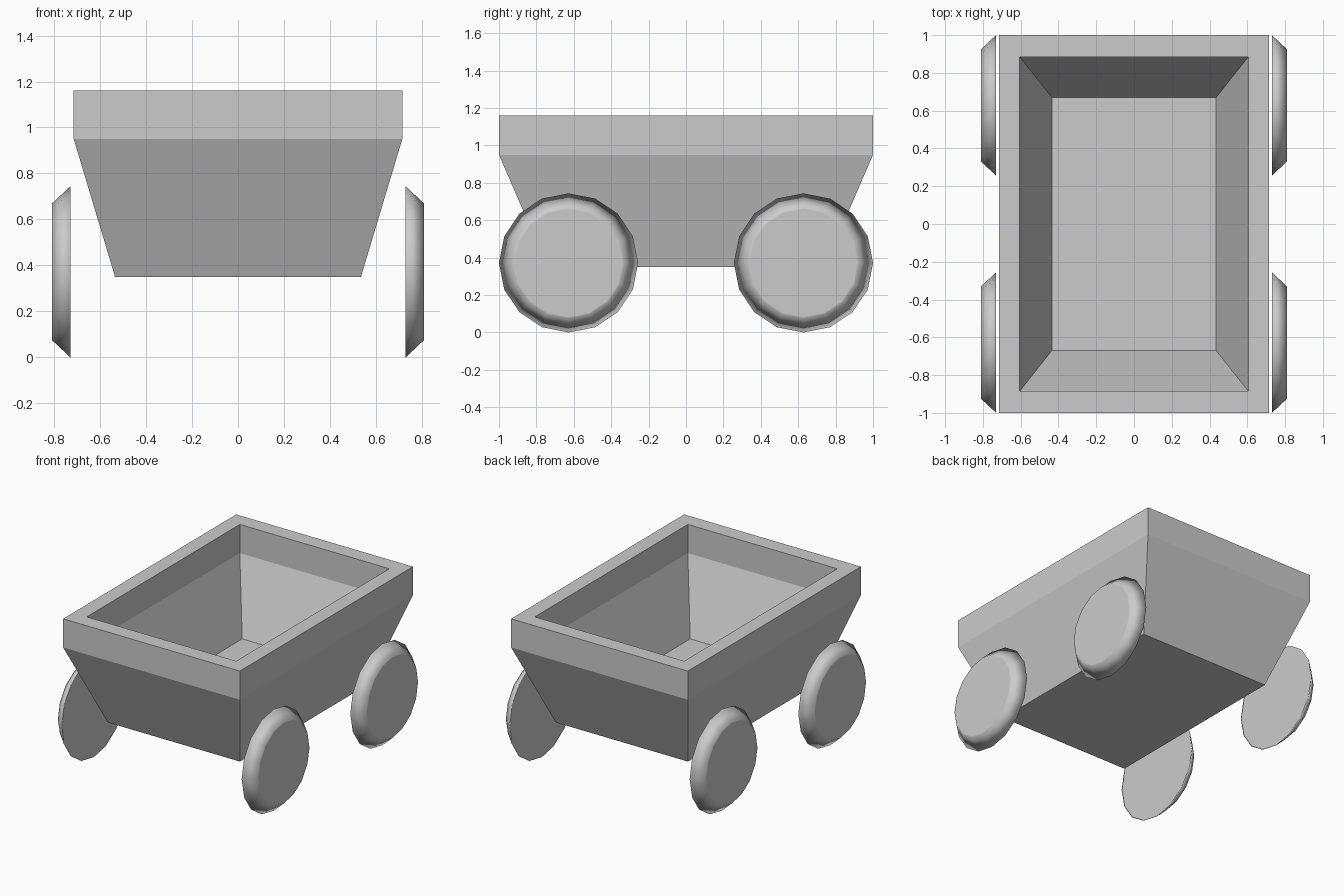
import bpy
import bmesh
from math import cos, sin, tau

default = bpy.data.objects.get("Cube")
if default:
    bpy.data.objects.remove(default, do_unlink=True)

# Single flat grey
grey = bpy.data.materials.new("plain grey")
grey.use_nodes = True
colour = (0.6, 0.6, 0.6, 1)
grey.diffuse_color = colour
grey.node_tree.nodes["Principled BSDF"].inputs["Base Color"].default_value = colour


def lofted(name, rings, smooth=False):
    """Skin a list of equal-length point rings and cap both ends."""
    bm = bmesh.new()
    loops = [[bm.verts.new(p) for p in ring] for ring in rings]
    n = len(loops[0])
    for a, b in zip(loops, loops[1:]):
        for i in range(n):
            j = (i + 1) % n
            bm.faces.new((a[i], a[j], b[j], b[i]))
    bm.faces.new(loops[0])
    bm.faces.new(loops[-1])
    bmesh.ops.recalc_face_normals(bm, faces=bm.faces)
    for face in bm.faces:
        face.smooth = smooth
    mesh = bpy.data.meshes.new(name)
    bm.to_mesh(mesh)
    bm.free()
    mesh.materials.append(grey)
    obj = bpy.data.objects.new(name, mesh)
    bpy.context.collection.objects.link(obj)
    return obj


def rectangle(hx, hy, z):
    return [(-hx, -hy, z), (hx, -hy, z), (hx, hy, z), (-hx, hy, z)]


# Open tub: up the outside, over the rim and down the inside
tub_profile = [(0.535, 0.74, 0.35), (0.715, 1.0, 0.95), (0.715, 1.0, 1.16),
               (0.605, 0.885, 1.16), (0.605, 0.885, 0.95), (0.435, 0.67, 0.45)]
lofted("cart_tub", [rectangle(*p) for p in tub_profile])

# Wheels: tapered discs, wide side inward, with a narrow border keeping the caps flat
SIDES = 16
wheel_profile = [(0.73, 0.362), (0.73, 0.372), (0.81, 0.297), (0.81, 0.287)]


def wheel(name, side, y):
    rings = [[(side * x, r * cos(tau * i / SIDES), r * sin(tau * i / SIDES))
              for i in range(SIDES)] for x, r in wheel_profile]
    obj = lofted(name, rings, smooth=True)
    obj.location = (0, y, 0.372)


for end, y in (("front", -0.628), ("back", 0.628)):
    for hand, side in (("left", 1), ("right", -1)):
        wheel(f"{end}_{hand}_wheel", side, y)
